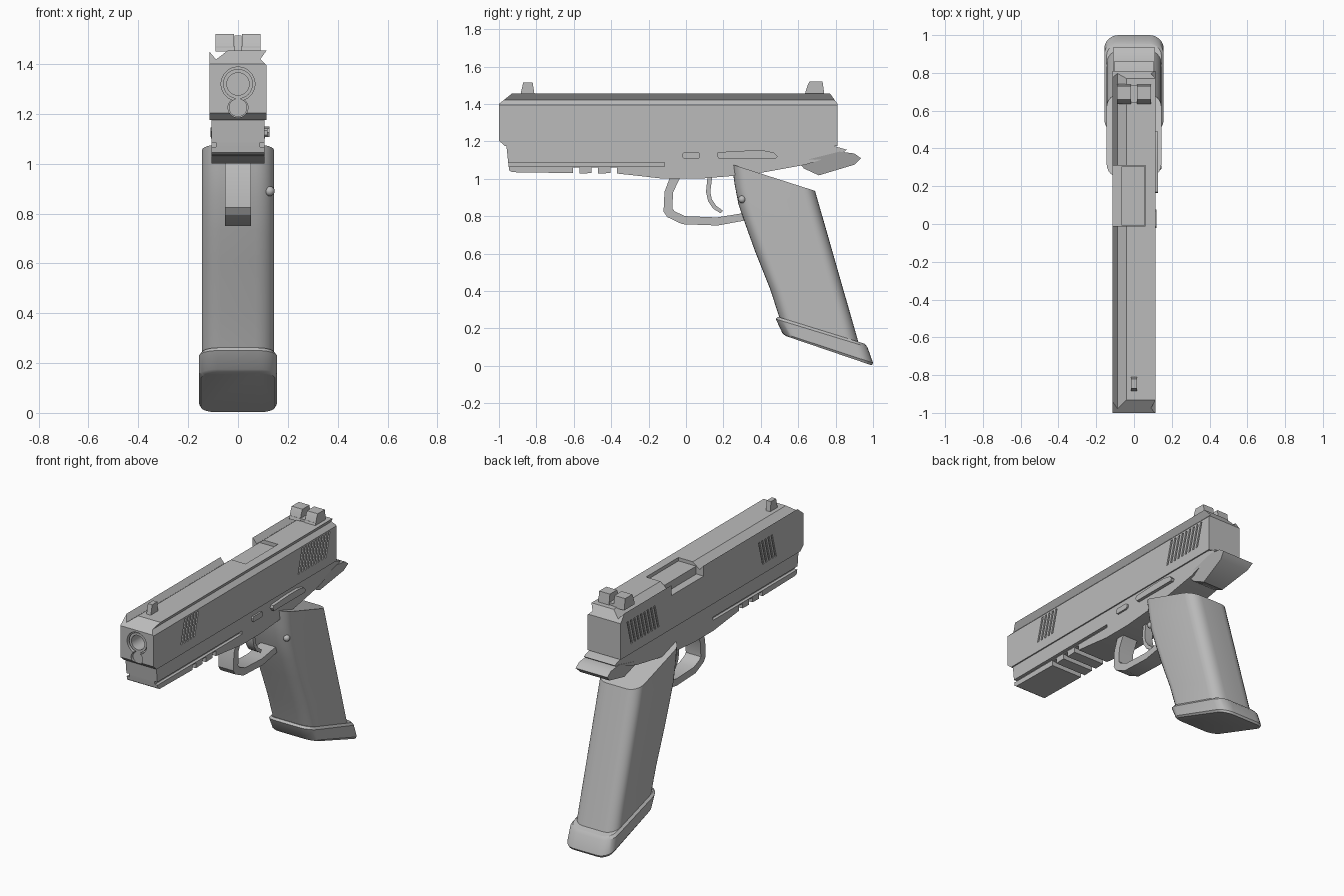
import bpy, bmesh, math
from mathutils import Vector

cube = bpy.data.objects.get("Cube")
if cube:
    bpy.data.objects.remove(cube, do_unlink=True)

grey = bpy.data.materials.new("plain_grey")
grey.use_nodes = True
grey.diffuse_color = (0.5, 0.5, 0.5, 1)
grey.node_tree.nodes["Principled BSDF"].inputs["Base Color"].default_value = (0.5, 0.5, 0.5, 1)


def finish(name, bm):
    bmesh.ops.recalc_face_normals(bm, faces=bm.faces)
    mesh = bpy.data.meshes.new(name)
    bm.to_mesh(mesh)
    bm.free()
    mesh.materials.append(grey)
    obj = bpy.data.objects.new(name, mesh)
    bpy.context.collection.objects.link(obj)
    return obj


def loft(bm, rings):
    """Skin a list of equal point rings and cap both ends."""
    loops = [[bm.verts.new(p) for p in ring] for ring in rings]
    n = len(loops[0])
    for a, b in zip(loops, loops[1:]):
        for i in range(n):
            bm.faces.new((a[i], a[(i + 1) % n], b[(i + 1) % n], b[i]))
    bm.faces.new(loops[0])
    bm.faces.new(loops[-1])


def side_prisms(name, profiles, x0, x1):
    """Extrude (y, z) profiles across x."""
    bm = bmesh.new()
    for pts in profiles:
        loft(bm, [[(x, y, z) for y, z in pts] for x in (x0, x1)])
    return finish(name, bm)


def rect(y0, y1, z0, z1):
    return [(y0, z0), (y1, z0), (y1, z1), (y0, z1)]


def rod(name, radius, y0, y1, z, inner=0):
    """Cylinder or tube along y."""
    bm = bmesh.new()

    def circle(r, y):
        return [(r * math.cos(a), y, z + r * math.sin(a))
                for a in (math.tau * i / 32 for i in range(32))]
    stack = [circle(radius, y0), circle(radius, y1)]
    if inner:
        stack = [circle(inner, y0 + 0.25), circle(inner, y0)] + stack
    loft(bm, stack)
    return finish(name, bm)


def cut(obj, cutter):
    mod = obj.modifiers.new("cut", "BOOLEAN")
    mod.operation, mod.solver, mod.object = "DIFFERENCE", "EXACT", cutter
    bpy.context.view_layer.objects.active = obj
    bpy.ops.object.modifier_apply(modifier=mod.name)
    bpy.data.objects.remove(cutter, do_unlink=True)


def rounded_ring(front, back, half, r, inset=0, steps=6):
    """Rounded rectangle whose long axis runs from front to back in (y, z)."""
    f, b = Vector(front), Vector(back)
    length, axis = (b - f).length, (b - f).normalized()
    ring = []
    for k, (sx, end) in enumerate(((1, 1), (-1, 1), (-1, 0), (1, 0))):
        u = length - inset - r if end else inset + r
        for i in range(steps + 1):
            a = math.pi / 2 * (k + i / steps)
            p = f + axis * (u + r * math.sin(a))
            ring.append((sx * (half - inset - r) + r * math.cos(a), p.x, p.y))
    return ring


# Slide with undercut grooves along both top edges
bm = bmesh.new()
section = [(-0.115, 1.175), (0.115, 1.175), (0.115, 1.395), (0.09, 1.42), (0.115, 1.455),
           (-0.04, 1.455), (-0.088, 1.418), (-0.115, 1.45)]
loft(bm, [[(x, y, z) for x, z in section] for y in (-1, 0.81)])
slide = finish("slide", bm)
for wedge in ([(-1.05, 1.36), (-1, 1.4), (-0.93, 1.456), (-0.93, 1.5), (-1.05, 1.5)],
              [(0.85, 1.345), (0.85, 1.5), (0.77, 1.5), (0.77, 1.456), (0.81, 1.4)],
              [(-1.03, 1.23), (-1.03, 1.15), (-0.94, 1.15)]):
    cut(slide, side_prisms("end_cutter", [wedge], -0.2, 0.2))
cut(slide, rod("muzzle_cutter", 0.068, -1.1, -0.7, 1.32))
cut(slide, rod("guide_cutter", 0.04, -1.1, -0.85, 1.225))
cut(slide, side_prisms("port_cutter", [rect(-0.01, 0.31, 1.385, 1.6)], -0.2, 0.06))

# Slanted grip grooves on both sides of the slide
bars = []
for start, count, pitch in ((-0.73, 5, 0.031), (0.43, 9, 0.033)):
    for i in range(count):
        y = start + i * pitch
        bars.append([(y, 1.235), (y + 0.013, 1.235), (y + 0.053, 1.385), (y + 0.04, 1.385)])
for x0, x1 in ((-0.13, -0.107), (0.107, 0.13)):
    cut(slide, side_prisms("groove_cutter", bars, x0, x1))

# Barrel, guide rod and chamber
rod("barrel", 0.06, -0.99, -0.7, 1.32, inner=0.045)
rod("guide_rod", 0.037, -0.985, -0.85, 1.225)
side_prisms("chamber", [rect(-0.008, 0.305, 1.38, 1.435)], -0.065, 0.058)

# Sights
side_prisms("front_sight", [[(-0.885, 1.45), (-0.81, 1.45), (-0.82, 1.515), (-0.87, 1.515)]],
            -0.015, 0.015)
rear = [(0.635, 1.45), (0.74, 1.45), (0.73, 1.52), (0.66, 1.52), (0.65, 1.5)]
for name, x0, x1 in (("rear_sight_right", -0.09, -0.016), ("rear_sight_left", 0.016, 0.09)):
    side_prisms(name, [rear], x0, x1)
side_prisms("rear_sight_base", [rect(0.64, 0.735, 1.45, 1.47)], -0.09, 0.09)

# Frame with accessory rail notches and side grooves
outline = [(-0.96, 1.175), (-0.95, 1.08), (-0.945, 1.045), (-0.93, 1.035)]
for y in (-0.605, -0.505, -0.405):
    outline += [(y, 1.03), (y, 1.06), (y + 0.035, 1.06), (y + 0.035, 1.028)]
outline += [(-0.25, 1.015), (-0.12, 1.0), (0.07, 1.0), (0.25, 1.015), (0.42, 1.035),
            (0.64, 1.075), (0.84, 1.14), (0.86, 1.155), (0.79, 1.175)]
frame = side_prisms("frame", [outline], -0.107, 0.107)
for x0, x1 in ((-0.2, -0.088), (0.088, 0.2)):
    cut(frame, side_prisms("rail_cutter", [rect(-1.1, -0.115, 1.066, 1.086)], x0, x1))

# Rear tang, narrower toward its underside
tang = [(0.61, 1.08), (0.66, 1.105), (0.82, 1.145), (0.9, 1.135), (0.935, 1.11),
        (0.9, 1.075), (0.71, 1.018), (0.63, 1.055)]
widths = [0.1, 0.108, 0.11, 0.11, 0.11, 0.1, 0.07, 0.08]
bm = bmesh.new()
loft(bm, [[(s * w, y, z) for (y, z), w in zip(tang, widths)] for s in (-1, 1)])
finish("rear_tang", bm)

# Side controls
lever = [(0.165, 1.125), (0.175, 1.107), (0.48, 1.107), (0.49, 1.12), (0.47, 1.14),
         (0.42, 1.15), (0.32, 1.15), (0.17, 1.142)]
side_prisms("slide_stop", [lever], 0.1, 0.127)
catch = [(-0.02, 1.115), (-0.012, 1.107), (0.068, 1.107), (0.076, 1.115),
         (0.076, 1.133), (0.068, 1.141), (-0.012, 1.141), (-0.02, 1.133)]
side_prisms("takedown_catch", [catch], 0.1, 0.118)

# Trigger guard and trigger, each from an outer and an inner edge
guard_out = [(-0.085, 1.01), (-0.115, 0.93), (-0.12, 0.825), (-0.1, 0.795), (-0.02, 0.757),
             (0.17, 0.75), (0.36, 0.785)]
guard_in = [(-0.03, 1.01), (-0.07, 0.925), (-0.072, 0.84), (-0.06, 0.825), (-0.005, 0.8),
            (0.165, 0.793), (0.36, 0.825)]
side_prisms("trigger_guard", [guard_out + guard_in[::-1]], -0.052, 0.052)
trig_out = [(0.115, 1.01), (0.107, 0.93), (0.118, 0.88), (0.145, 0.84), (0.185, 0.815)]
trig_in = [(0.14, 1.01), (0.13, 0.93), (0.138, 0.89), (0.162, 0.855), (0.197, 0.83)]
side_prisms("trigger", [trig_out + trig_in[::-1]], -0.028, 0.028)

# Grip, swept along its curved front edge
bm = bmesh.new()
top, base = Vector((0.69, 0.935)), Vector((0.925, 0.115))
fronts = ((0, 0.245, 1.077), (0.13, 0.26, 0.97), (0.26, 0.28, 0.865), (0.42, 0.325, 0.735),
          (0.57, 0.37, 0.61), (0.82, 0.45, 0.41), (1, 0.505, 0.24))
loft(bm, [rounded_ring((y, z), top.lerp(base, t), 0.145, 0.075) for t, y, z in fronts])
finish("grip", bm)

# Magazine base plate
bm = bmesh.new()
loft(bm, [rounded_ring((0.48, 0.265), (0.965, 0.115), 0.157, 0.065, 0.012),
          rounded_ring((0.48, 0.25), (0.97, 0.1), 0.157, 0.075),
          rounded_ring((0.515, 0.175), (1, 0.015), 0.157, 0.075),
          rounded_ring((0.525, 0.162), (1, 0.0), 0.157, 0.065, 0.008)])
finish("magazine_base", bm)

# Magazine release button
bm = bmesh.new()
bmesh.ops.create_uvsphere(bm, u_segments=12, v_segments=8, radius=0.02)
bmesh.ops.translate(bm, verts=bm.verts, vec=(0.127, 0.3, 0.89))
finish("magazine_release", bm)

# Smooth the rounded surfaces while keeping hard edges
bpy.ops.object.select_all(action="DESELECT")
for obj in bpy.context.collection.objects:
    if obj.type == "MESH":
        obj.select_set(True)
        bpy.context.view_layer.objects.active = obj
bpy.ops.object.shade_smooth_by_angle(angle=math.radians(30))
